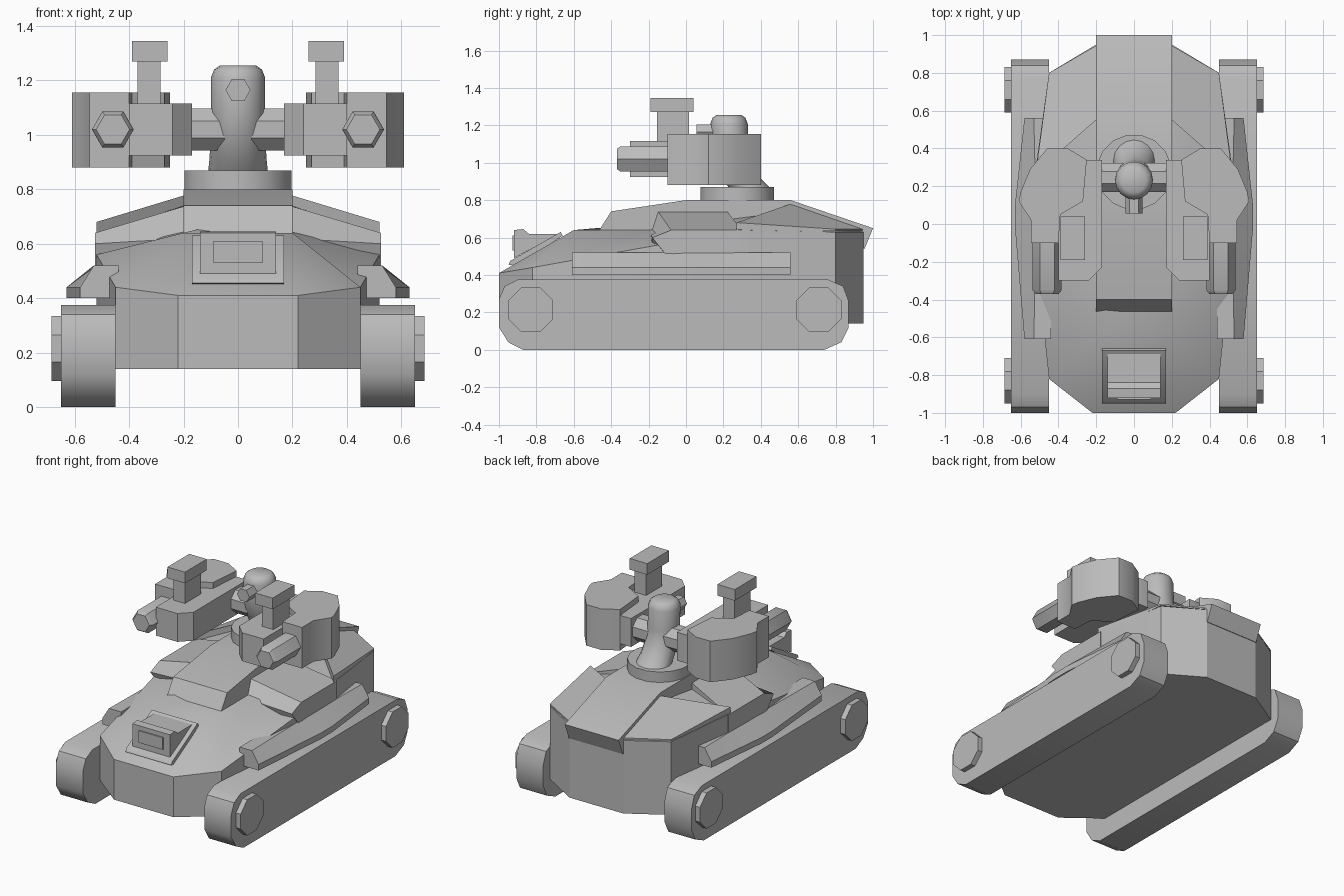
import bpy, bmesh
from math import cos, sin, pi, radians
from mathutils import Vector

cube = bpy.data.objects.get("Cube")
if cube:
    bpy.data.objects.remove(cube, do_unlink=True)

grey = bpy.data.materials.new("plain grey")
grey.use_nodes = True
grey.diffuse_color = (0.5, 0.5, 0.5, 1)
grey.node_tree.nodes["Principled BSDF"].inputs["Base Color"].default_value = (0.5, 0.5, 0.5, 1)


def loft(name, rings, mirror=False, angle=35):
    """Join equal-length rings of points with quads and cap both ends."""
    bm = bmesh.new()
    loops = [[bm.verts.new(p) for p in ring] for ring in rings]
    n = len(loops[0])
    for a, b in zip(loops, loops[1:]):
        for i in range(n):
            bm.faces.new((a[i], a[(i + 1) % n], b[(i + 1) % n], b[i]))
    # Caps run as strips so that slightly bent ends stay well formed
    for ring in (loops[0], loops[-1]):
        bm.faces.new(ring)
    bmesh.ops.remove_doubles(bm, verts=bm.verts, dist=0.0005)
    bmesh.ops.recalc_face_normals(bm, faces=bm.faces)
    mesh = bpy.data.meshes.new(name)
    bm.to_mesh(mesh)
    bm.free()
    mesh.materials.append(grey)
    obj = bpy.data.objects.new(name, mesh)
    bpy.context.collection.objects.link(obj)
    if mirror:
        obj.modifiers.new("Mirror", "MIRROR")
    bpy.ops.object.select_all(action="DESELECT")
    obj.select_set(True)
    bpy.context.view_layer.objects.active = obj
    bpy.ops.object.shade_smooth_by_angle(angle=radians(angle))
    return obj


def along_x(name, profile, x0, x1, mirror=False):
    return loft(name, [[(x, y, z) for y, z in profile] for x in (x0, x1)], mirror)


def along_z(name, plan, z0, z1, mirror=False):
    return loft(name, [[(x, y, z) for x, y in plan] for z in (z0, z1)], mirror)


def box(name, x, y, z, mirror=False):
    plan = [(x[0], y[0]), (x[1], y[0]), (x[1], y[1]), (x[0], y[1])]
    return along_z(name, plan, z[0], z[1], mirror)


def circle(r, n, turn=0.0):
    return [(r * cos(2 * pi * (i + turn) / n), r * sin(2 * pi * (i + turn) / n)) for i in range(n)]


def both(points):
    """Close a right-hand outline with its reflection."""
    return points + [(-p[0], *p[1:]) for p in reversed(points)]


# Hull: floor, rim and sloping deck
rim = [(.22, -1, .41), (.45, -.82, .44), (.52, -.15, .56),
       (.52, .3, .64), (.45, .8, .63), (.2, .95, .63)]
deck = [(.2, -.6, .64), (.2, -.6, .64), (.2, -.2, .64),
        (.2, .56, .74), (.2, .9, .64), (.2, .9, .64)]
loft("hull", [both([(x, y, .14) for x, y, z in rim]), both(rim), both(deck)], angle=30)

# Raised plates over the rear deck
plate = [(.19, .56, .78), (.52, .27, .68), (.45, .8, .645), (.19, .95, .645)]
loft("rear_deck_plate", [plate, [(x, y, z - .045 * (y < .6)- .01) for x, y, z in plate]], True)

# Central spine, running over the tail
along_x("spine", [(-.47, .63), (-.4, .74), (0, .8), (.56, .8), (1, .65), (.955, .54), (.56, .6)],
        -.2, .2)

# Side sponsons with sloping tops
inner = [(.19, -.15, .74), (.19, .22, .74), (.19, .22, .5), (.19, -.19, .5), (.19, -.19, .62)]
outer = [(.525, -.08, .64), (.525, .3, .64), (.525, .3, .51), (.525, -.1, .5), (.525, -.18, .6)]
loft("sponson", [inner, outer], True)

# Fenders, widest in the middle
ends = [(-.61, .58, .53), (-.02, .63, .52), (.1, .63, .52), (.56, .58, .53)]
loft("fender", [[(.44, y, .4), (wide, y, .4), (wide, y, .44), (inside, y, .52), (.44, y, .52)]
                for y, wide, inside in ends], True)

# Tracks and hubs
track = [(-1, .12), (-.95, .04), (-.87, 0), (.74, 0), (.83, .04), (.87, .12),
         (.87, .26), (.84, .34), (.76, .375), (-.9, .375), (-.97, .34), (-1, .27)]
along_x("track", track, .45, .65, True)
for name, y in (("front_hub", -.83), ("rear_hub", .71)):
    along_x(name, [(y + a, .215 + b) for a, b in circle(.13, 8, .5)], .64, .685, True)

# Driver hatch on the sloping nose
along_x("hatch_plate", [(-.95, .455), (-.94, .475), (-.67, .63), (-.66, .61), (-.9, .45)], -.17, .17)
along_x("hatch_box", [(-.92, .49), (-.92, .64), (-.87, .645), (-.84, .62), (-.68, .62)], -.14, .14)
box("hatch_window", (-.09, .09), (-.928, -.915), (.53, .61))

# Turret ring and leaning post
along_z("turret_ring", [(x, y + .275) for x, y in circle(.2, 16, .5)], .78, .87)
levels = [(.86, .345, .11), (.91, .3, .105), (1.0, .25, .1), (1.08, .235, .1),
          (1.21, .23, .1), (1.24, .23, .088), (1.256, .23, .065)]
loft("turret_post", [[(x, y + mid, z) for x, y in circle(r, 16)] for z, mid, r in levels], angle=50)
loft("sensor", [[(x, y, 1.165 + z) for x, z in circle(.046, 6)] for y in (.055, .2)])

# Cross arms
along_x("arm", [(.245 + y, 1.02 + z) for y, z in circle(.083, 8, .5)], .05, .2, True)

# Gun pods: inner box, rounded outer shell, barrel and sight
along_z("pod_inner", [(.17, .34), (.17, -.23), (.24, -.3), (.4, -.3), (.4, .3), (.3, .34)],
        .925, 1.115, True)
shell = [(.25, .34), (.35, .4), (.46, .4), (.55, .29), (.6, .17), (.61, .12),
         (.545, .02), (.545, -.1), (.4, -.1), (.39, .05), (.27, .12)]
along_z("pod_shell", shell, .88, 1.155, True)
loft("barrel", [[(.46 + x * k, y, 1.02 + z * k) for x, z in circle(.077, 6)]
                for y, k in ((-.05, 1), (-.35, 1), (-.37, .8))], True)
box("sight_post", (.285, .37), (-.155, .015), (1.1, 1.28), True)
box("sight_head", (.26, .39), (-.19, .04), (1.27, 1.345), True)
